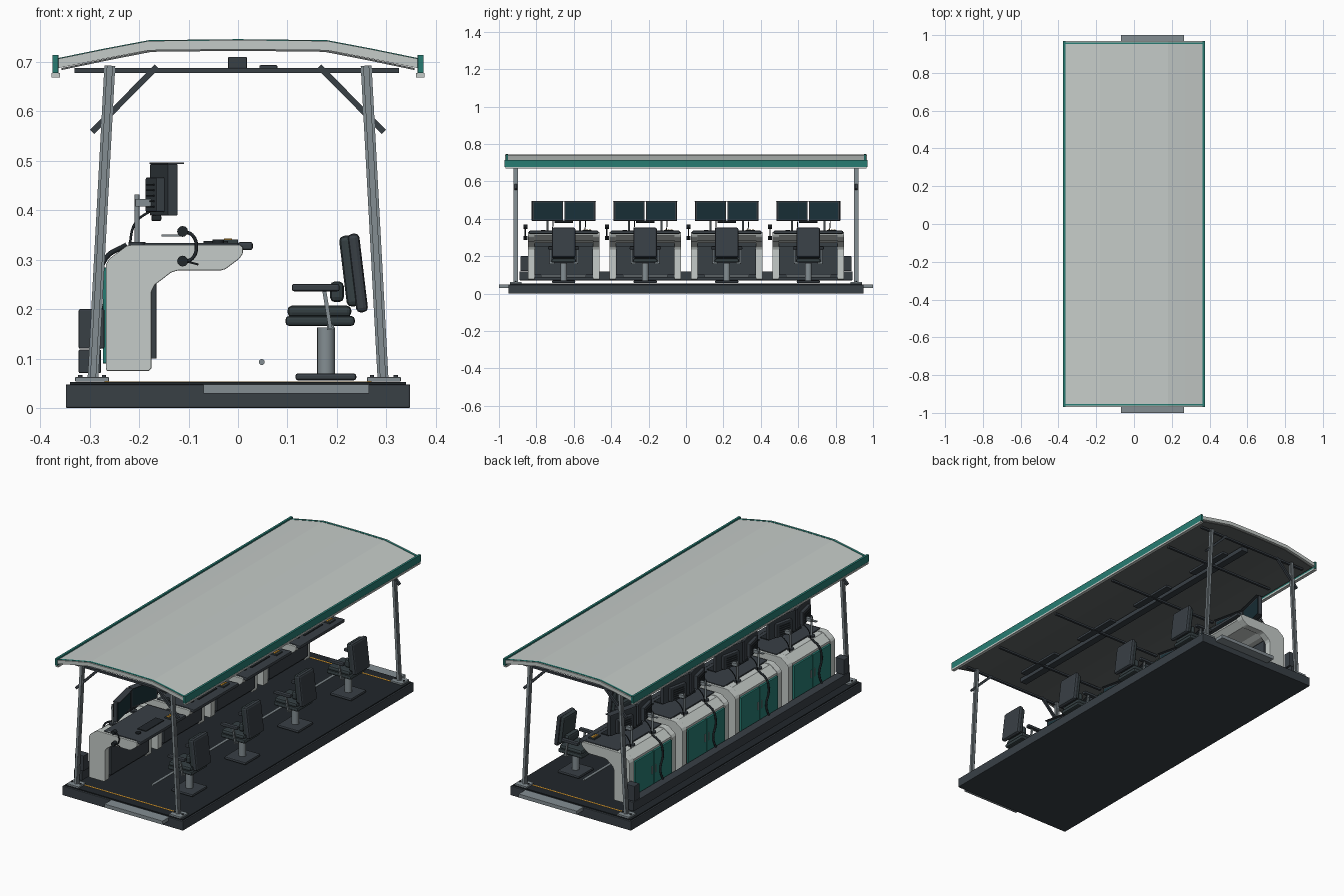
import bpy, bmesh, math
from mathutils import Vector, Matrix

if "Cube" in bpy.data.objects:
    bpy.data.objects.remove(bpy.data.objects["Cube"])

def mat(name, r, g, b):
    m = bpy.data.materials.new(name)
    m.diffuse_color = (r, g, b, 1)
    m.use_nodes = True
    m.node_tree.nodes["Principled BSDF"].inputs["Base Color"].default_value = m.diffuse_color
    return m

LIGHT = mat("light_grey", .56, .60, .58)
UNDER = mat("roof_under", .12, .13, .13)
TEAL = mat("teal", .02, .20, .17)
DARK = mat("dark", .04, .05, .06)
FLOOR = mat("floor", .015, .02, .024)
METAL = mat("metal", .23, .27, .29)
SEAT = mat("seat", .035, .05, .055)
SCREEN = mat("screen", .01, .03, .04)
ORANGE = mat("orange", .75, .35, .03)

def finish(name, bm, m, bevel=0, seg=2):
    if bevel:
        bmesh.ops.bevel(bm, geom=bm.edges[:], offset=bevel, segments=seg, affect='EDGES', profile=.5, clamp_overlap=True)
    bmesh.ops.recalc_face_normals(bm, faces=bm.faces[:])
    me = bpy.data.meshes.new(name)
    bm.to_mesh(me)
    bm.free()
    ob = bpy.data.objects.new(name, me)
    bpy.context.collection.objects.link(ob)
    me.materials.append(m)
    return ob

def box(name, c, s, m, bevel=0, ry=0, rz=0):
    bm = bmesh.new()
    bmesh.ops.create_cube(bm, size=1, matrix=Matrix.Diagonal((*s, 1)))
    ob = finish(name, bm, m, bevel)
    ob.location = c
    ob.rotation_euler = (0, ry, rz)
    return ob

def span(name, x, y, z, m, bevel=0):
    c = [(a + b) / 2 for a, b in (x, y, z)]
    return box(name, c, [abs(b - a) for a, b in (x, y, z)], m, bevel)

def bar(name, a, b, w, d, m):
    # box running between two points in the xz plane
    v = Vector(b) - Vector(a)
    return box(name, (Vector(a) + Vector(b)) / 2, (w, d, v.length), m, 0, math.atan2(v.x, v.z))

def prism(name, pts, y0, y1, m, bevel=0):
    # xz profile extruded along y
    bm = bmesh.new()
    f = bm.faces.new([bm.verts.new((x, y0, z)) for x, z in pts])
    g = bmesh.ops.extrude_face_region(bm, geom=[f])
    bmesh.ops.translate(bm, vec=(0, y1 - y0, 0), verts=[v for v in g['geom'] if isinstance(v, bmesh.types.BMVert)])
    return finish(name, bm, m, bevel)

def smooth(ob):
    for p in ob.data.polygons:
        p.use_smooth = len(p.vertices) == 4
    return ob

def cyl(name, c, r, h, m, axis='Z', n=20):
    bm = bmesh.new()
    bmesh.ops.create_cone(bm, cap_ends=True, segments=n, radius1=r, radius2=r, depth=h)
    ob = smooth(finish(name, bm, m))
    ob.location = c
    ob.rotation_euler = {'Z': (0, 0, 0), 'Y': (math.pi / 2, 0, 0), 'X': (0, math.pi / 2, 0)}[axis]
    return ob

def tube(name, pts, r, m):
    cu = bpy.data.curves.new(name, 'CURVE')
    cu.dimensions = '3D'
    cu.bevel_depth, cu.bevel_resolution, cu.resolution_u, cu.use_fill_caps = r, 2, 6, True
    sp = cu.splines.new('BEZIER')
    sp.bezier_points.add(len(pts) - 1)
    for bp, p in zip(sp.bezier_points, pts):
        bp.co = p
        bp.handle_left_type = bp.handle_right_type = 'AUTO'
    tmp = bpy.data.objects.new(name + "_path", cu)
    me = bpy.data.meshes.new_from_object(tmp)
    bpy.data.objects.remove(tmp)
    ob = bpy.data.objects.new(name, me)
    me.materials.clear()
    me.materials.append(m)
    bpy.context.collection.objects.link(ob)
    return smooth(ob)

# platform, floor mat, end steps and safety lines
span("platform", (-.348, .348), (-.95, .95), (0, .048), DARK, .003)
span("floor_mat", (-.34, .34), (-.94, .94), (.047, .053), FLOOR)
for s in (-1, 1):
    span("end_step", (-.07, .265), (s * .945, s * 1.0), (.029, .048), METAL, .001)
    span("safety_line", (-.27, .27), (s * .885, s * .893), (.052, .054), ORANGE)

# roof shell with darker lining, end trims and long fascias
top = [(-.368, .705), (-.27, .725), (-.18, .742), (0, .744), (.18, .742), (.27, .725), (.368, .705)]
def shell(up, down):
    return [(x, z + up) for x, z in top] + [(x, z - down) for x, z in reversed(top)]
prism("roof", shell(0, .019), -.968, .968, LIGHT)
prism("roof_lining", [(x * .97, z) for x, z in shell(-.018, .022)], -.955, .955, UNDER)
for s in (-1, 1):
    prism("roof_end_trim", shell(.0015, .005), s * .952, s * .962, TEAL)
    span("fascia", (s * .363, s * .375), (-.97, .97), (.677, .714), TEAL, .001)
    span("gutter", (s * .36, s * .377), (-.965, .965), (.668, .677), LIGHT)

# leaning posts, foot plates and braces
for sy in (-1, 1):
    for sx in (-1, 1):
        y = sy * .91
        a, b = (sx * .293, y, .06), (sx * .259, y, .692)
        bar("post_flange", a, b, .022, .012, METAL)
        bar("post_web", a, b, .012, .022, METAL)
        box("post_foot", (sx * .295, y, .058), (.068, .06, .009), METAL, .001)
        for dx in (-.024, .024):
            cyl("anchor_bolt", (sx * .295 + dx, y, .064), .005, .006, DARK, n=6)
        bar("roof_brace", (sx * .295, y, .558), (sx * .164, y, .69), .012, .012, DARK)

# ceiling ribs, cable tray
for y in (-.91, -.654, -.218, .218, .654, .91):
    span("ceiling_rib", (-.33, .325), (y - .006, y + .006), (.677, .687), DARK)
span("ceiling_tray", (-.02, .018), (-.86, .86), (.686, .71), DARK, .002)

# rear cable duct and end cabinets
span("rear_duct", (-.322, -.277), (-.89, .89), (.071, .118), DARK, .002)
for s in (-1, 1):
    span("rear_cabinet", (-.322, -.27), (s * .842, s * .885), (.12, .2), DARK, .003)

leg = [(-.265, .075), (-.18, .075), (-.175, .08), (-.175, .235), (-.168, .249), (-.135, .274), (-.122, .278),
       (-.035, .278), (-.025, .281), (.003, .302), (.01, .313), (.01, .325), (.004, .33), (-.215, .33), (-.225, .328),
       (-.26, .302), (-.267, .29), (-.267, .08)]
slab = [(-.262, .27), (-.15, .27), (-.122, .283), (-.03, .283), (.006, .31), (.006, .328), (-.222, .327), (-.263, .296)]

def console(y):
    # side legs, top body, panels
    for s in (-1, 1):
        prism("console_side", leg, y + s * .156, y + s * .192, LIGHT, .002)
    prism("console_body", slab, y - .157, y + .157, LIGHT)
    span("knee_panel", (-.177, -.165), (y - .157, y + .157), (.1, .255), DARK, .001)
    span("console_core", (-.262, -.18), (y - .157, y + .157), (.085, .28), DARK)
    for s in (-1, 1):
        span("rear_door", (-.273, -.26), (y + s * .003, y + s * .15), (.09, .284), TEAL, .002)
        span("door_handle", (-.276, -.271), (y + s * .012, y + s * .018), (.17, .21), METAL)
    # desk top, wrist pad, controls
    span("desk_surface", (-.19, .002), (y - .18, y + .18), (.327, .334), DARK, .001)
    span("wrist_pad", (0, .03), (y - .185, y + .185), (.319, .336), DARK, .005)
    span("keyboard", (-.07, -.02), (y - .075, y + .075), (.333, .338), FLOOR, .001)
    span("control_box", (-.035, .0), (y + .1, y + .15), (.333, .341), SEAT, .001)
    for i in range(3):
        span("control_key", (-.028, -.012), (y + .105 + i * .015, y + .115 + i * .015), (.34, .343), ORANGE)
    cyl("mouse_puck", (-.04, y - .11, .337), .012, .008, FLOOR)
    # twin monitors with hoods, mounts and cables
    for s in (-1, 1):
        yc, a = y + s * .087, -s * .22
        M = Matrix.Translation((-.15, yc, .441)) @ Matrix.Rotation(a, 4, 'Z')
        box("monitor", M @ Vector((0, 0, 0)), (.02, .168, .104), DARK, .002, rz=a)
        box("monitor_screen", M @ Vector((.01, 0, 0)), (.002, .154, .09), SCREEN, rz=a)
        box("monitor_hood", M @ Vector((.006, 0, .0535)), (.034, .17, .003), DARK, rz=a)
        box("monitor_back", M @ Vector((-.017, 0, -.01)), (.02, .1, .07), DARK, .003, rz=a)
        for i in range(5):
            box("monitor_vent", M @ Vector((-.028, 0, -.034 + i * .011)), (.004, .07, .003), FLOOR, rz=a)
        box("monitor_arm", (-.19, yc, .415), (.034, .016, .016), METAL)
        cyl("monitor_post", (-.204, yc, .382), .005, .1, METAL, n=12)
        cyl("monitor_post_base", (-.204, yc, .332), .017, .008, DARK)
        tube("monitor_cable", [(-.175, yc + .03, .40), (-.207, yc + .03, .375), (-.22, yc + .025, .325)], .0025, FLOOR)
    span("speaker_bar", (-.175, -.155), (y - .05, y + .05), (.378, .39), FLOOR, .003)
    # rear cable
    yr = y - .06
    tube("rear_cable", [(-.225, yr, .33), (-.268, yr, .302), (-.28, yr - .004, .24), (-.276, yr + .012, .17), (-.285, yr, .11)], .005, FLOOR)
    # headset hanging on the side
    yh = y - .205
    tube("headset_band", [(-.112, yh, .357), (-.093, yh, .35), (-.084, yh, .326), (-.093, yh, .302), (-.112, yh, .296)], .0035, FLOOR)
    for z in (.357, .297):
        cyl("headset_ear_cup", (-.112, yh, z), .011, .022, FLOOR, 'Y', 12)
    tube("headset_mic", [(-.112, yh, .298), (-.095, yh, .294), (-.08, yh, .29)], .002, FLOOR)
    span("headset_hook", (-.155, -.11), (yh - .003, yh + .012), (.347, .351), METAL)
    # foot rail and ceiling lamp
    cyl("foot_rail", (.048, y, .093), .006, .24, METAL, 'Y', 14)
    span("ceiling_lamp", (.043, .08), (y - .13, y + .13), (.679, .693), DARK, .003)

def chair(y):
    # pedestal and seat
    span("chair_base", (.116, .239), (y - .062, y + .062), (.056, .07), DARK, .005)
    cyl("chair_pedestal", (.178, y, .115), .018, .095, METAL)
    span("seat_pan", (.096, .236), (y - .065, y + .065), (.166, .186), SEAT, .007)
    span("seat_cushion", (.1, .229), (y - .062, y + .062), (.184, .207), SEAT, .009)
    # leaning back rest with pads
    box("chair_back", (.242, y, .273), (.024, .125, .16), DARK, .009, ry=-.12)
    box("chair_back_pad", (.226, y, .277), (.028, .112, .144), SEAT, .01, ry=-.12)
    box("lumbar_pad", (.2, y, .235), (.028, .09, .042), SEAT, .01)
    # armrests
    for s in (-1, 1):
        ya = y + s * .072
        span("armrest", (.109, .205), (ya - .011, ya + .011), (.236, .251), DARK, .004)
        bar("armrest_strut", (.174, ya, .24), (.187, ya, .16), .008, .008, METAL)
        span("armrest_bracket", (.18, .194), (ya, y + s * .05), (.158, .168), METAL)

for y in (-.654, -.218, .218, .654):
    console(y)
    chair(y)
